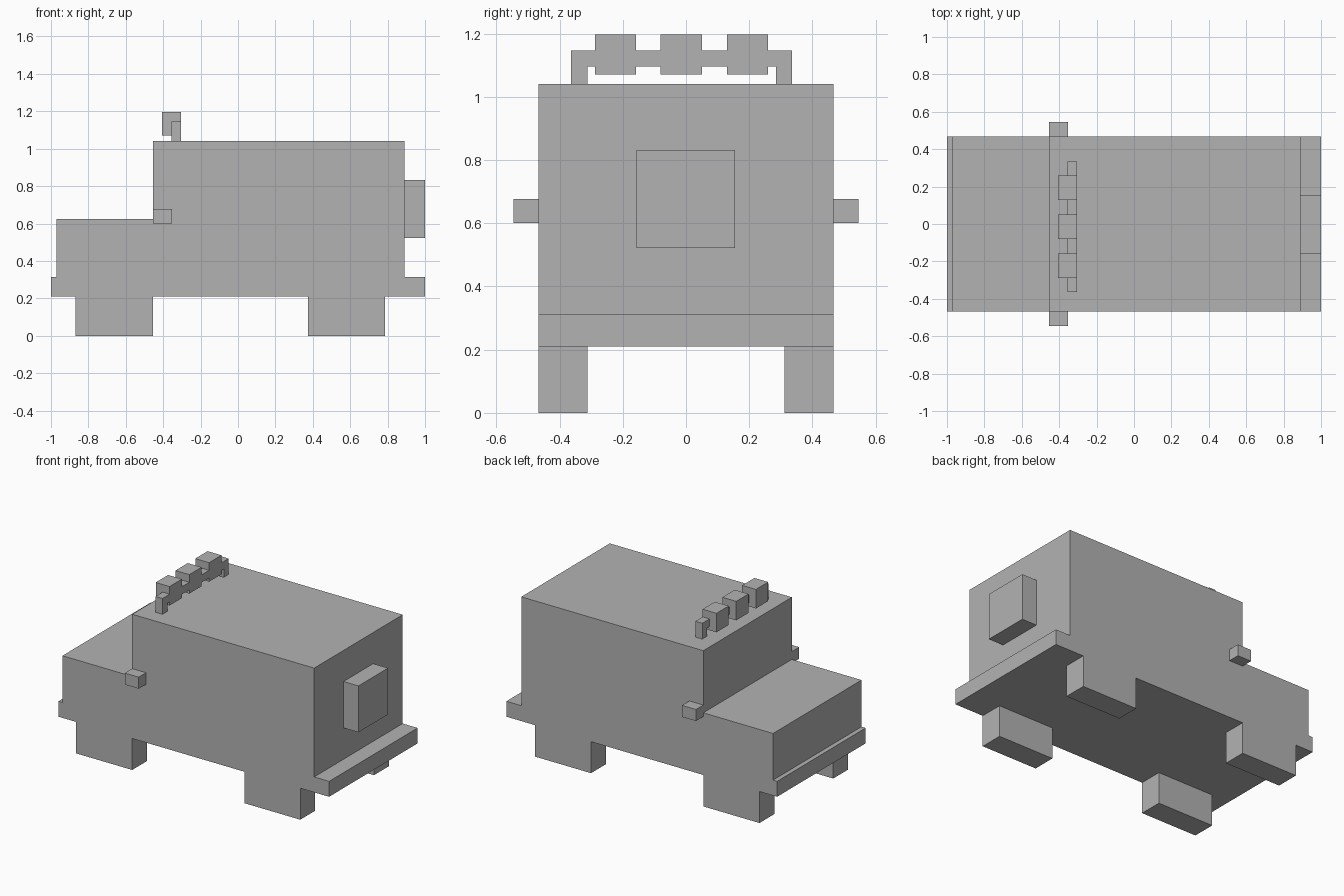
import bpy

cube = bpy.data.objects.get("Cube")
if cube:
    bpy.data.objects.remove(cube, do_unlink=True)

# One plain grey for the whole vehicle
grey = bpy.data.materials.new("plain_grey")
grey.use_nodes = True
colour = (0.45, 0.45, 0.45, 1)
grey.diffuse_color = colour
grey.node_tree.nodes["Principled BSDF"].inputs["Base Color"].default_value = colour


def extrude_profile(name, outline, y0, y1):
    """Solid made by sweeping an x-z outline from y0 to y1."""
    n = len(outline)
    verts = [(x, y, z) for y in (y0, y1) for x, z in outline]
    faces = [tuple(range(n)), tuple(range(2 * n - 1, n - 1, -1))]
    faces += [(i, i + n, (i + 1) % n + n, (i + 1) % n) for i in range(n)]
    mesh = bpy.data.meshes.new(name)
    mesh.from_pydata(verts, [], faces)
    mesh.materials.append(grey)
    obj = bpy.data.objects.new(name, mesh)
    bpy.context.collection.objects.link(obj)
    return obj


def box(name, x, y, z):
    outline = [(x[0], z[0]), (x[1], z[0]), (x[1], z[1]), (x[0], z[1])]
    return extrude_profile(name, outline, *y)


HALF = 0.467      # half the body width
FLOOR = 0.21
BUMPER = 0.313
ROOF = 1.04
CAB_FRONT = -0.455
REAR = 0.89

# Body with bonnet, cabin and both bumpers in one side profile
extrude_profile("body", [
    (-1, FLOOR), (1, FLOOR), (1, BUMPER), (REAR, BUMPER), (REAR, ROOF),
    (CAB_FRONT, ROOF), (CAB_FRONT, 0.625), (-0.97, 0.625),
    (-0.97, BUMPER), (-1, BUMPER)], -HALF, HALF)

# Block wheels and wing mirrors on both sides
for side, y_sign in (("left", 1), ("right", -1)):
    def span(a, b):
        return sorted((a * y_sign, b * y_sign))
    for end, x in (("front", (-0.87, CAB_FRONT)), ("rear", (0.375, 0.787))):
        box(f"{end}_{side}_wheel", x, span(0.311, HALF), (0, FLOOR))
    box(f"{side}_mirror", (CAB_FRONT, -0.352), span(HALF, 0.545), (0.60, 0.677))

# Spare wheel on the back
box("spare_wheel", (REAR, 1), (-0.157, 0.155), (0.522, 0.832))

# Roof lamps
bar_x = (-0.355, -0.304)
bar_start, bar_end = -0.363, 0.335
cursor = bar_start
for i, y in enumerate((-0.288, -0.08, 0.129)):
    box(f"roof_lamp_{i}", (-0.406, -0.304), (y, y + 0.13), (1.07, 1.197))
    box(f"lamp_bar_{i}", bar_x, (cursor, y), (1.095, 1.146))
    cursor = y + 0.13
box("lamp_bar_end", bar_x, (cursor, bar_end), (1.095, 1.146))

# Bar supports
for side, y in (("right", bar_start), ("left", bar_end - 0.051)):
    box(f"lamp_bar_{side}_post", bar_x, (y, y + 0.051), (ROOF, 1.095))
